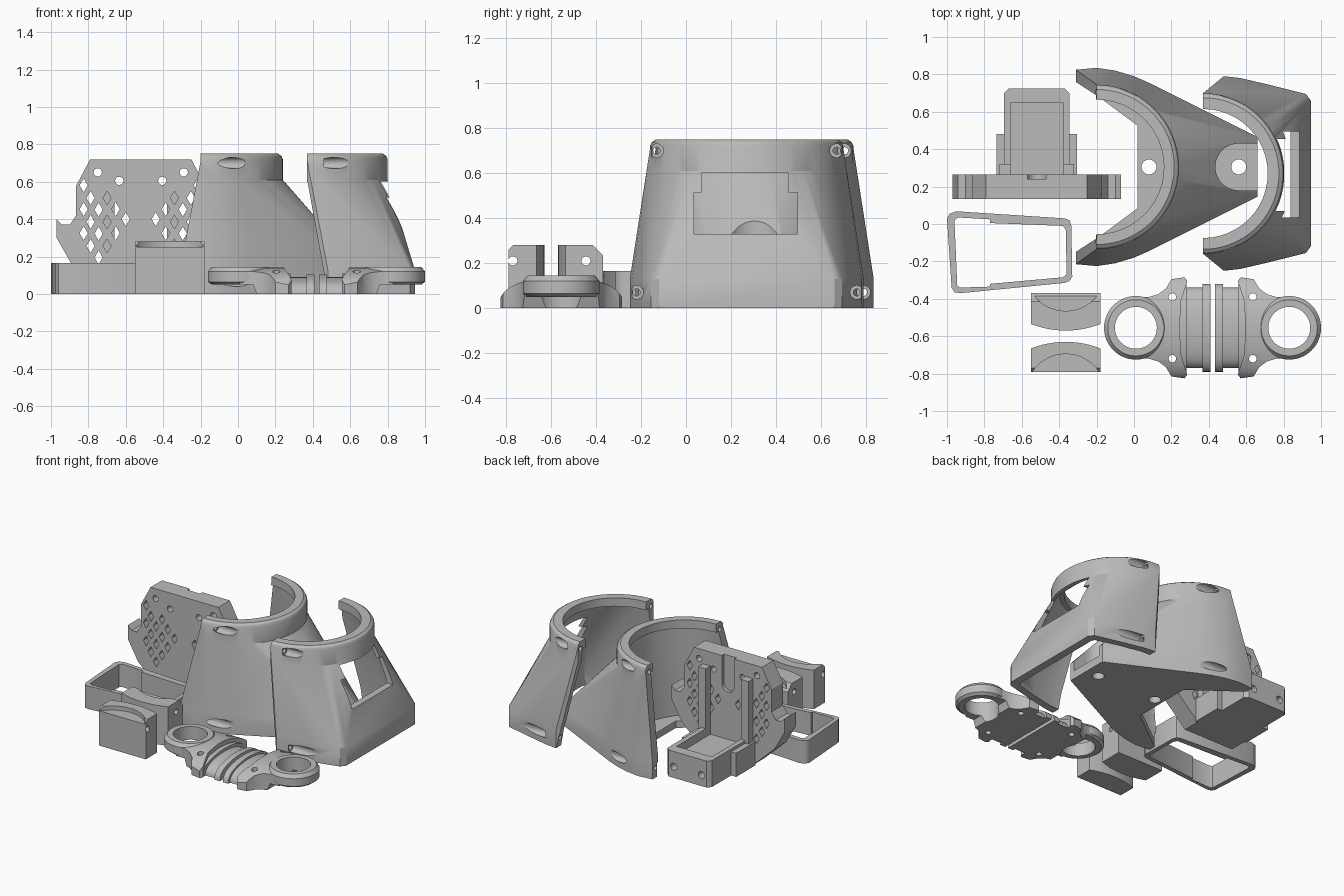
import bpy, bmesh
from math import sin, cos, pi
from mathutils import Matrix

old = bpy.data.objects.get("Cube")
if old:
    bpy.data.objects.remove(old)

grey = bpy.data.materials.new("plain_grey")
grey.use_nodes = True
grey.diffuse_color = (0.5, 0.5, 0.5, 1)
grey.node_tree.nodes["Principled BSDF"].inputs["Base Color"].default_value = (0.5, 0.5, 0.5, 1)


def finish(name, bm):
    bmesh.ops.recalc_face_normals(bm, faces=bm.faces)
    mesh = bpy.data.meshes.new(name)
    bm.to_mesh(mesh)
    bm.free()
    mesh.materials.append(grey)
    ob = bpy.data.objects.new(name, mesh)
    bpy.context.collection.objects.link(ob)
    return ob


def hull(name, pts):
    bm = bmesh.new()
    for p in pts:
        bm.verts.new(p)
    res = bmesh.ops.convex_hull(bm, input=bm.verts)
    loose = {v for v in res["geom_interior"] + res["geom_unused"] if isinstance(v, bmesh.types.BMVert)}
    bmesh.ops.delete(bm, geom=list(loose), context="VERTS")
    bmesh.ops.dissolve_limit(bm, angle_limit=0.002, verts=bm.verts, edges=bm.edges)
    return finish(name, bm)


def prisms(name, outlines, lo, hi, axis="z"):
    """Extrude outlines along an axis; 'y' outlines are (x, z), 'x' outlines are (y, z)."""
    place = {"z": lambda a, b, t: (a, b, t), "y": lambda a, b, t: (a, t, b),
             "x": lambda a, b, t: (t, a, b)}[axis]
    bm = bmesh.new()
    for pts in outlines:
        ends = [[bm.verts.new(place(a, b, t)) for a, b in pts] for t in (lo, hi)]
        bm.faces.new(ends[0])
        bm.faces.new(ends[1])
        for i in range(len(pts)):
            j = (i + 1) % len(pts)
            bm.faces.new((ends[0][i], ends[0][j], ends[1][j], ends[1][i]))
    return finish(name, bm)


def arc(cx, cy, r, a0=0, a1=2 * pi, n=48):
    full = abs(a1 - a0 - 2 * pi) < 0.001
    return [(cx + r * cos(a0 + (a1 - a0) * i / n), cy + r * sin(a0 + (a1 - a0) * i / n))
            for i in range(n if full else n + 1)]


def rect(x0, x1, y0, y1):
    return [(x0, y0), (x1, y0), (x1, y1), (x0, y1)]


def at(pts, *heights):
    return [(x, y, z) for x, y in pts for z in heights]


def boolean(target, tools, mode="DIFFERENCE"):
    for tool in tools:
        tool.hide_render = True
        mod = target.modifiers.new("shape", "BOOLEAN")
        mod.operation, mod.object, mod.solver = mode, tool, "EXACT"
        bpy.context.view_layer.objects.active = target
        bpy.ops.object.modifier_apply(modifier=mod.name)
        bpy.data.objects.remove(tool)
    return target


def smooth(ob, angle=0.5):
    bpy.ops.object.select_all(action="DESELECT")
    ob.select_set(True)
    bpy.context.view_layer.objects.active = ob
    bpy.ops.object.shade_smooth_by_angle(angle=angle)


def housing(name, cx, cy, r, base):
    """Upright half collar on a body that blends down to a base outline."""
    half = lambda rad: arc(cx, cy, rad, -pi / 2, pi / 2, 40)
    body = hull(name, at(half(r), 0.61) + at([(cx, cy - r), (cx, cy + r)], 0.71) + at(base, 0, 0.13))
    collar = hull("collar", at(half(r), 0.6, 0.72) + at(half(r - 0.008), 0.738) + at(half(r - 0.025), 0.75))
    return boolean(body, [collar], "UNION")


def screw_pockets(ob, cx, cy, spots):
    for side in (-1, 1):
        for start, off, z in spots:
            centre = (cy + side * off, z)
            boolean(ob, [prisms("pocket", [arc(*centre, 0.03, n=20)], start, start + 0.35, "x"),
                         prisms("screw_hole", [arc(*centre, 0.016, n=16)], cx - 0.3, start + 0.01, "x")])


# Wedge housing: collar half with a sloping foot
cx, cy = -0.2, 0.305
side = [(-0.31, 0.52), (-0.2, 0.53), (-0.1, 0.515), (0, 0.485), (0.08, 0.45), (0.66, 0.16)]
wedge = housing("wedge_housing", cx, cy, 0.44, [(x, cy + s * d) for x, d in side for s in (-1, 1)])
boolean(wedge, [
    hull("cavity", at(arc(cx, cy, 0.385), 0.6, 0.69) + at(arc(-0.3, cy, 0.465), 0.05)),
    prisms("collar_bore", [arc(cx, cy, 0.36)], 0.5, 0.9),
    prisms("floor_notch", [[(-0.5, cy - 0.48), (-0.31, cy - 0.465), (0.02, cy - 0.22),
                            (0.02, cy + 0.22), (-0.31, cy + 0.465), (-0.5, cy + 0.48)]], -0.1, 0.1),
    prisms("screw_recess", [arc(0.56, cy, 0.125, pi / 2, 3 * pi / 2, 24)
                            + [(0.8, cy - 0.125), (0.8, cy + 0.125)]], 0.06, 0.8),
    prisms("floor_holes", [arc(x, cy, 0.04, n=24) for x in (0.08, 0.56)], -0.1, 0.2)])
screw_pockets(wedge, cx, cy, [(-0.11, 0.4, 0.7), (-0.2, 0.485, 0.07)])
smooth(wedge)

# Window housing: collar half with an open back
cx, cy = 0.37, 0.27
side = [(0.48, 0.52), (0.57, 0.51), (0.72, 0.475), (0.92, 0.425), (0.945, 0.39)]
window = housing("window_housing", cx, cy, 0.43, [(x, cy + s * d) for x, d in side for s in (-1, 1)])
inner = [(0.2, 0.47), (0.55, 0.46), (0.72, 0.425), (0.88, 0.38), (0.89, 0.36)]
boolean(window, [
    hull("cavity", at(arc(cx, cy, 0.375), 0.6, 0.69)
         + at([(x, cy + s * d) for x, d in inner for s in (-1, 1)], -0.02, 0.12)),
    prisms("collar_bore", [arc(cx, cy, 0.345)], 0.5, 0.9),
    prisms("window_opening", [[(0.035, 0.33), (0.495, 0.33), (0.495, 0.515), (0.455, 0.515),
                               (0.455, 0.6), (0.07, 0.6), (0.07, 0.515), (0.035, 0.515)]], 0.6, 1.2, "x")])
screw_pockets(window, cx, cy, [(0.46, 0.4, 0.7), (0.57, 0.49, 0.07)])
smooth(window)

# Upright mounting plate with diamond perforation
mid = -0.52
edge = [(0.2, 0), (0.37, 0.16), (0.45, 0.3), (0.45, 0.4), (0.42, 0.37), (0.38, 0.37),
        (0.345, 0.42), (0.345, 0.58), (0.27, 0.72)]
plate = prisms("mounting_plate", [[(mid + d, z) for d, z in edge]
                                  + [(mid - d, z) for d, z in reversed(edge)]], 0.135, 0.265, "y")
columns = [(0.08, 0.4, 1), (0.134, 0.325, 2), (0.18, 0.257, 3), (0.225, 0.195, 3),
           (0.268, 0.257, 3), (0.305, 0.325, 3)]
diamonds = [[(mid + s * d - 0.022, z), (mid + s * d, z - 0.037), (mid + s * d + 0.022, z), (mid + s * d, z + 0.037)]
            for s in (-1, 1) for d, low, count in columns
            for z in [low + 0.128 * k for k in range(count)]]
bolts = [arc(mid + s * d, z, 0.022, n=20) for s in (-1, 1) for d, z in ((0.115, 0.605), (0.23, 0.65))]
boolean(plate, [
    prisms("perforation", diamonds, 0, 0.4, "y"),
    prisms("bolt_holes", bolts, 0, 0.4, "y"),
    prisms("cable_groove", [arc(mid, 0.52, 0.05, pi, 2 * pi, 12)
                            + [(mid + 0.05, 0.8), (mid - 0.05, 0.8)]], 0.24, 0.4, "y")])

# Bracket block and rails behind the plate
block = prisms("bracket_block", [[(mid - 0.175, 0.26), (mid + 0.175, 0.26), (mid + 0.175, 0.7),
                                  (mid + 0.15, 0.725), (mid - 0.15, 0.725), (mid - 0.175, 0.7)]], 0, 0.19)
boolean(block, [
    prisms("block_step", [rect(mid - 0.14, mid + 0.14, 0.26, 0.65)], 0.13, 0.3),
    prisms("block_holes", [arc(mid + s * 0.11, 0.08, 0.025, n=20) for s in (-1, 1)], 0.6, 0.8, "y")])
for s, label in ((-1, "right"), (1, "left")):
    prisms(label + "_rail", [rect(mid + s * 0.16, mid + s * 0.215, 0.26, 0.48)], 0, 0.17)
    prisms(label + "_upright", [rect(mid + s * 0.14, mid + s * 0.2, 0.26, 0.32)], 0.1, 0.62)

# Open tapered frame
frame = prisms("tapered_frame", [[(-1, 0.03), (-0.985, 0.055), (-0.95, 0.068), (-0.37, 0.03), (-0.345, 0.02),
                                  (-0.335, -0.01), (-0.33, -0.28), (-0.345, -0.305), (-0.37, -0.315),
                                  (-0.93, -0.37), (-0.96, -0.365), (-0.975, -0.34)]], 0, 0.165)
boolean(frame, [prisms("frame_opening", [[(-0.96, 0.02), (-0.94, 0.035), (-0.77, 0.025), (-0.77, 0.005),
                                          (-0.38, -0.01), (-0.365, -0.03), (-0.36, -0.27), (-0.38, -0.285),
                                          (-0.77, -0.32), (-0.77, -0.335), (-0.93, -0.34), (-0.945, -0.33)]],
                       -0.1, 0.3)])
smooth(frame, 0.8)

# Two clamp pads with bowed inner faces
for label, flat, d, bulge, chamfer in (("rear", -0.37, -1, 0.2, 0.045), ("front", -0.79, 1, 0.16, 0.02)):
    bow = [(-0.365 + 0.185 * t / 6, flat + d * (bulge - 0.035 * (t / 6) ** 2)) for t in range(-6, 7)]
    pad = prisms(label + "_clamp_pad", [[(-0.55, flat)] + bow + [(-0.18, flat)]], 0, 0.28)
    boolean(pad, [
        prisms("saddle", [arc(-0.365, flat - d * 0.12, 0.215)], 0.25, 0.4),
        prisms("edge_chamfer", [[(flat - d * 0.1, 0.18 - chamfer), (flat + d * (chamfer + 0.1), 0.38),
                                 (flat - d * 0.1, 0.38)]], -0.7, 0, "x"),
        prisms("pad_hole", [arc(flat + d * (0.02 if d > 0 else 0.075), 0.21, 0.02, n=20)], -0.7, 0, "x")])
    smooth(pad)


# Pair of ring yokes, facing each other
def dome(name, half, top, x0, x1, cy=-0.555):
    return prisms(name, [[(cy + half * cos(pi * i / 24), top * sin(pi * i / 24) ** 0.8)
                          for i in range(25)]], x0, x1, "x")


cy = -0.555
turn = Matrix.Translation((0.42, cy, 0)) @ Matrix.Rotation(pi, 4, "Z") @ Matrix.Translation((-0.42, -cy, 0))
for label in ("right", "left"):
    eye = arc(0.01, cy, 0.17, n=64)
    ring = hull(label + "_yoke_ring", at(eye, 0.065, 0.12) + at(arc(0.01, cy, 0.15, n=64), 0.05, 0.145))
    wing = [(0.01, 0.165), (0.08, 0.165), (0.13, 0.18), (0.17, 0.21), (0.2, 0.26), (0.27, 0.27),
            (0.285, 0.25), (0.25, 0.14), (0.245, 0)]
    shoulder = prisms(label + "_yoke_shoulder", [[(x, cy + d) for x, d in wing]
                                                 + [(x, cy - d) for x, d in reversed(wing[:-1])]], 0, 0.16)
    boolean(shoulder, [dome("shoulder_dome", 0.28, 0.142, -0.3, 0.5)], "INTERSECT")
    boolean(shoulder, [hull("underside", [(x, cy + s * 0.4, z) for s in (-1, 1)
                                          for x, z in ((-0.2, -0.1), (-0.2, 0.05), (0.08, 0.05), (0.14, -0.1))]),
                       prisms("screw_holes", [arc(0.205, cy + s * 0.165, 0.02, n=20) for s in (-1, 1)], -0.1, 0.3)])
    for part in (ring, shoulder):
        boolean(part, [prisms("eye_bore", [arc(0.01, cy, 0.112, n=64)], -0.1, 0.3)])
    neck = dome(label + "_yoke_neck", 0.215, 0.09, 0.23, 0.38)
    rib = dome(label + "_yoke_rib", 0.25, 0.11, 0.24, 0.28)
    flange = dome(label + "_yoke_flange", 0.235, 0.105, 0.365, 0.408)
    for part in (ring, shoulder, neck, rib, flange):
        if label == "left":
            part.data.transform(turn)
        smooth(part)
